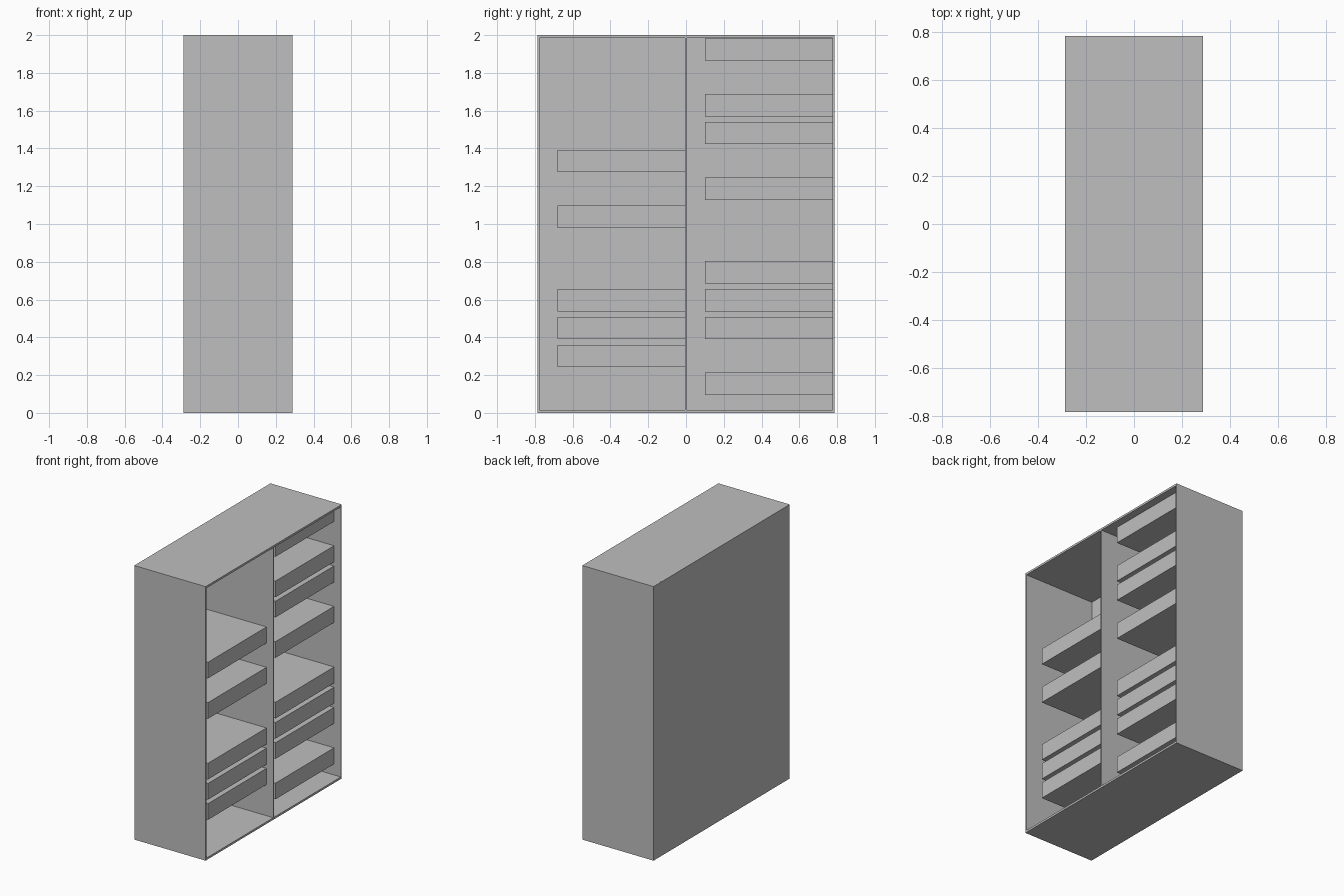
import bpy

default_cube = bpy.data.objects.get("Cube")
if default_cube:
    bpy.data.objects.remove(default_cube, do_unlink=True)

# One plain grey for the whole cabinet
grey = bpy.data.materials.new("plain grey")
grey.use_nodes = True
colour = (0.52, 0.52, 0.52, 1)
grey.diffuse_color = colour
grey.node_tree.nodes["Principled BSDF"].inputs["Base Color"].default_value = colour


def box(name, x, y, z):
    """Add a box spanning the (low, high) range on each axis."""
    spans = (x, y, z)
    bpy.ops.mesh.primitive_cube_add(size=1)
    obj = bpy.context.object
    obj.name = obj.data.name = name
    centre = [(low + high) / 2 for low, high in spans]
    size = [high - low for low, high in spans]
    for vert in obj.data.vertices:
        vert.co = [c * s + m for c, s, m in zip(vert.co, size, centre)]
    obj.data.materials.append(grey)
    return obj


DEPTH = 0.288     # half extent along x, open towards +x
WIDTH = 0.785     # half extent along y
HEIGHT = 2.0
SIDE = 0.01       # side panel thickness
SLAB = 0.015      # top and bottom thickness
BACK = 0.005      # back panel thickness
DIVIDER = 0.004   # half thickness of the divider

inner_x = (-DEPTH + BACK, DEPTH)
inner_y = (-WIDTH + SIDE, WIDTH - SIDE)
inner_z = (SLAB, HEIGHT - SLAB)

# Carcass
box("front_side_panel", inner_x, (-WIDTH, inner_y[0]), (0, HEIGHT))
box("rear_side_panel", inner_x, (inner_y[1], WIDTH), (0, HEIGHT))
box("bottom_panel", inner_x, inner_y, (0, SLAB))
box("top_panel", inner_x, inner_y, (HEIGHT - SLAB, HEIGHT))
box("back_panel", (-DEPTH, -DEPTH + BACK), (-WIDTH, WIDTH), (0, HEIGHT))
box("divider", inner_x, (-DIVIDER, DIVIDER), inner_z)

# Thick shelves placed on a regular pitch, a gap left at one end of each bay
shelf_x = (-DEPTH + BACK, 0.233)
bays = {
    "front_bay_shelf": ((-0.68, -DIVIDER), (1, 2, 3, 6, 8)),
    "rear_bay_shelf": ((0.10, inner_y[1]), (0, 2, 3, 4, 7, 9, 10, 12)),
}
for name, (shelf_y, slots) in bays.items():
    for slot in slots:
        bottom = 0.095 + 0.1475 * slot
        box(f"{name}_{slot}", shelf_x, shelf_y, (bottom, bottom + 0.118))
